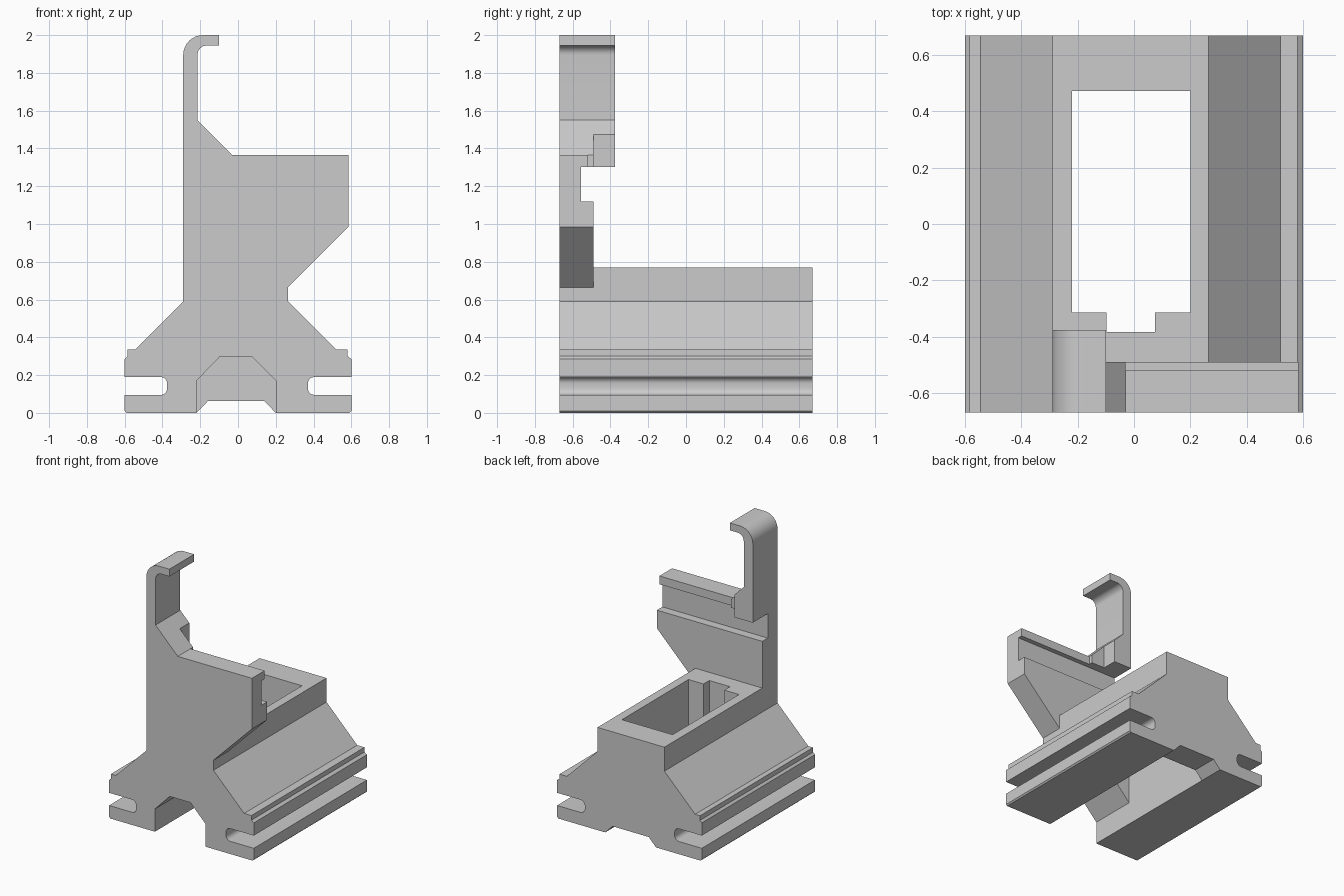
import bpy, bmesh, math

if "Cube" in bpy.data.objects:
    bpy.data.objects.remove(bpy.data.objects["Cube"], do_unlink=True)

grey = bpy.data.materials.new("light_grey")
grey.use_nodes = True
grey.diffuse_color = (0.6, 0.6, 0.6, 1)
grey.node_tree.nodes["Principled BSDF"].inputs["Base Color"].default_value = (0.6, 0.6, 0.6, 1)

FRONT, BACK, PLATE_BACK = -0.67, 0.67, -0.49


def prism(name, profile, y0, y1):
    """Extrude an x-z outline along y."""
    bm = bmesh.new()
    face = bm.faces.new([bm.verts.new((x, y0, z)) for x, z in profile])
    new = bmesh.ops.extrude_face_region(bm, geom=[face])["geom"]
    verts = [v for v in new if isinstance(v, bmesh.types.BMVert)]
    bmesh.ops.translate(bm, verts=verts, vec=(0, y1 - y0, 0))
    bmesh.ops.recalc_face_normals(bm, faces=bm.faces)
    mesh = bpy.data.meshes.new(name)
    bm.to_mesh(mesh)
    bm.free()
    mesh.materials.append(grey)
    ob = bpy.data.objects.new(name, mesh)
    bpy.context.collection.objects.link(ob)
    return ob


def box(name, x0, x1, y0, y1, z0, z1):
    return prism(name, [(x0, z0), (x1, z0), (x1, z1), (x0, z1)], y0, y1)


def arc(cx, cz, rx, rz, a0, a1, n=8):
    angles = [math.radians(a0 + (a1 - a0) * i / n) for i in range(n + 1)]
    return [(cx + rx * math.cos(a), cz + rz * math.sin(a)) for a in angles]


def combine(target, tool, operation):
    """Apply a boolean and remove the tool."""
    tool.hide_render = True
    mod = target.modifiers.new("boolean", "BOOLEAN")
    mod.operation, mod.object, mod.solver = operation, tool, "EXACT"
    graph = bpy.context.evaluated_depsgraph_get()
    graph.update()
    mesh = bpy.data.meshes.new_from_object(target.evaluated_get(graph))
    target.modifiers.clear()
    target.data = mesh
    bpy.data.objects.remove(tool, do_unlink=True)


# Slotted rail foot and sloping shoulder, one side from bottom to top
def base_side(s, slot, step, slope, wall):
    r = 0.035
    inner = arc(slot + r, 0.095 + r, r, r, 270, 180, 5) + arc(slot + r, 0.19 - r, r, r, 180, 90, 5)
    pts = [(0.59, 0), (0.6, 0.01), (0.6, 0.095)] + inner
    pts += [(0.6, 0.19), (0.6, 0.285), (step, 0.30), (step, 0.335), (slope, 0.335), (wall, 0.59), (wall, 0.77)]
    return [(s * x, z) for x, z in pts]


right = base_side(-1, 0.375, 0.585, 0.545, 0.29)
left = base_side(1, 0.37, 0.58, 0.52, 0.265)
bracket = prism("bracket_body", left + right[::-1], FRONT, BACK)

# Hook outline shared by the plate and the thicker post
hook = [(-0.215, 1.55)] + arc(-0.165, 1.895, 0.05, 0.05, 180, 90)
hook += [(-0.10, 1.945), (-0.10, 2.0)] + arc(-0.185, 1.895, 0.105, 0.105, 90, 180)

# Upright front plate
plate = [(-0.29, 0.62), (0.265, 0.62), (0.265, 0.665), (0.585, 0.985), (0.585, 1.365), (-0.03, 1.365)]
combine(bracket, prism("front_plate", plate + hook, FRONT, PLATE_BACK), "UNION")

# Groove and lip along the back of the plate
combine(bracket, box("groove_cutter", -1, 1, -0.555, 0, 1.12, 1.303), "DIFFERENCE")
combine(bracket, box("lip_cutter", -0.03, 1, -0.52, 0, 1.2, 1.5), "DIFFERENCE")

# Deep hook post behind the plate
post = [(-0.29, 1.303), (-0.14, 1.303), (-0.14, 1.475)]
combine(bracket, prism("hook_post", post + hook, FRONT, -0.377), "UNION")

# Well through the base, with a narrow key slot at its front
combine(bracket, box("well_cutter", -0.22, 0.2, -0.315, 0.473, -1, 1), "DIFFERENCE")
combine(bracket, box("key_cutter", -0.097, 0.075, -0.383, -0.2, -1, 1), "DIFFERENCE")

# Tall channel under the front and shallow channel under the back
tall = [(-0.22, -0.1), (0.2, -0.1), (0.2, 0.17), (0.075, 0.297), (-0.097, 0.297), (-0.22, 0.17)]
combine(bracket, prism("front_channel_cutter", tall, -0.8, -0.2), "DIFFERENCE")
low = [(-0.22, -0.1), (0.2, -0.1), (0.2, 0), (0.14, 0.062), (-0.16, 0.062), (-0.22, 0)]
combine(bracket, prism("back_channel_cutter", low, 0.3, 0.8), "DIFFERENCE")

# Smooth the rounded bends, keep every corner sharp
bpy.ops.object.select_all(action="DESELECT")
bracket.select_set(True)
bpy.context.view_layer.objects.active = bracket
bpy.ops.object.shade_smooth_by_angle(angle=math.radians(25))
